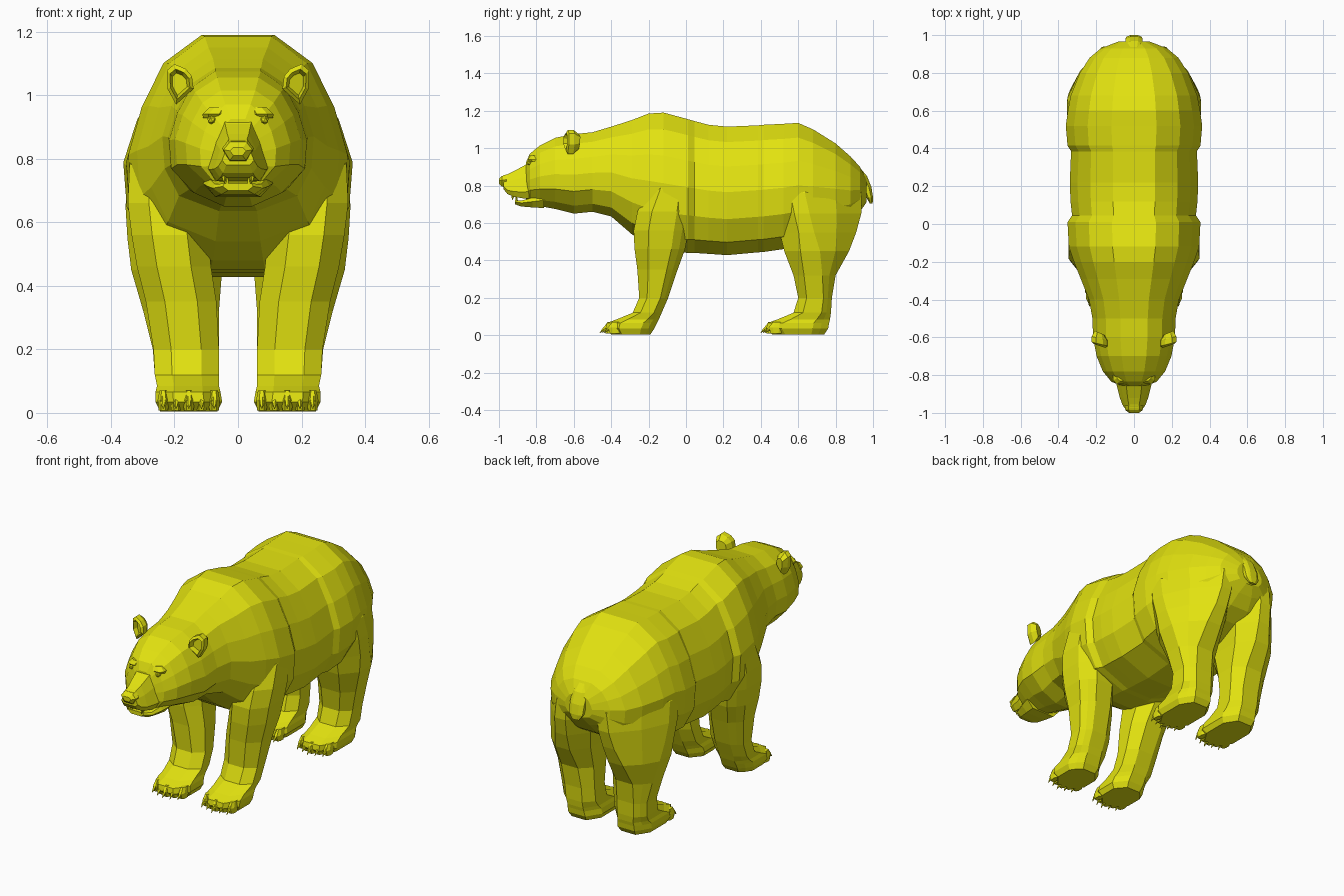
import bpy, bmesh, math
from mathutils import Vector

if "Cube" in bpy.data.objects:
    bpy.data.objects.remove(bpy.data.objects["Cube"])

fur = bpy.data.materials.new("yellow")
fur.diffuse_color = (0.76, 0.76, 0.005, 1)
fur.use_nodes = True
fur.node_tree.nodes["Principled BSDF"].inputs["Base Color"].default_value = fur.diffuse_color


def finish(name, bm, mirror=False):
    bmesh.ops.recalc_face_normals(bm, faces=bm.faces[:])
    me = bpy.data.meshes.new(name)
    bm.to_mesh(me)
    bm.free()
    me.materials.append(fur)
    ob = bpy.data.objects.new(name, me)
    bpy.context.collection.objects.link(ob)
    if mirror:
        ob.modifiers.new("mirror", 'MIRROR')
    return ob


def loft(name, rings, mirror=False, bm=None):
    """Skin a list of equal-length closed rings and cap both ends."""
    own = bm is None
    if own:
        bm = bmesh.new()
    vs = [[bm.verts.new(p) for p in r] for r in rings]
    n = len(vs[0])
    for a, b in zip(vs, vs[1:]):
        for i in range(n):
            j = (i + 1) % n
            bm.faces.new((a[i], a[j], b[j], b[i]))
    bm.faces.new(vs[0])
    bm.faces.new(vs[-1])
    if own:
        return finish(name, bm, mirror)


def upright_rings(half, stations):
    """Half section placed at (y, top, bottom, half width[, q]); q narrows the underside."""
    full = half + [(-x, f) for x, f in reversed(half)]
    return [[(x * w * (q[0] if q and f < .2 else 1), y, b + f * (t - b)) for x, f in full]
            for y, t, b, w, *q in stations]


def level_rings(stations, c=0.27):
    """Level sections from (z, x0, x1, y0, y1[, k]); k rounds off the outer rear corner."""
    out = []
    for z, x0, x1, y0, y1, *k in stations:
        k = k[0] if k else 0
        dx, dy = x1 - x0, y1 - y0
        cx, cy = c * dx, c * dy
        out.append([(x0 + cx, y0, z), (x1 - cx, y0, z), (x1, y0 + cy, z),
                    (x1, y1 - (c + .33 * k) * dy, z),
                    (x1 - (.12 + .08 * k) * dx, y1 - (.12 + .15 * k) * dy, z),
                    (x1 - (c + .3 * k) * dx, y1, z),
                    (x0 + cx, y1, z), (x0, y1 - cy, z), (x0, y0 + cy, z)])
    return out


# Torso, neck and skull
body_half = [(.33, 1), (.68, .88), (.88, .69), (1, .49), (.97, .28), (.78, .1), (.25, 0)]
body = loft("body", upright_rings(body_half, [
    (-.855, .925, .72, .07), (-.835, .97, .70, .12, .8), (-.78, 1.015, .69, .165, .75),
    (-.70, 1.055, .675, .198, .78), (-.60, 1.075, .65, .217, .82), (-.50, 1.085, .66, .22, .9),
    (-.40, 1.115, .635, .238), (-.29, 1.15, .54, .282), (-.20, 1.185, .48, .318),
    (-.12, 1.19, .45, .345), (.01, 1.155, .44, .352), (.045, 1.145, .44, .328),
    (.12, 1.125, .435, .336), (.22, 1.115, .428, .34), (.385, 1.122, .443, .333),
    (.415, 1.125, .445, .352), (.52, 1.13, .46, .361), (.60, 1.135, .48, .35),
    (.68, 1.10, .50, .335), (.80, 1.025, .55, .287), (.88, .955, .60, .235),
    (.93, .90, .66, .175), (.965, .835, .71, .085)]))

# Upper muzzle with nose bridge
muzzle_half = [(.45, 1), (.75, .65), (1, .2), (.75, 0)]
muzzle = loft("muzzle", upright_rings(muzzle_half, [
    (-.80, .96, .735, .105), (-.86, .91, .73, .09), (-.92, .877, .74, .075),
    (-.955, .86, .755, .062), (-.975, .855, .78, .05)]))
nose_half = [(.6, 1), (1, .6), (.55, 0)]
loft("nose", upright_rings(nose_half, [
    (-.96, .86, .79, .05), (-.985, .85, .795, .046), (-1.0, .835, .81, .026)]))

# Lower jaw, slightly open
jaw = loft("lower_jaw", upright_rings([(.9, 1), (1, .6), (.65, 0)], [
    (-.76, .75, .68, .11), (-.82, .735, .683, .098), (-.88, .72, .688, .08),
    (-.915, .722, .70, .048)]))

# Low brow ridges and eyes
loft("brow", level_rings([(.928, .05, .11, -.835, -.78), (.94, .04, .112, -.846, -.78),
                          (.962, .03, .09, -.832, -.78)]), True)
bm = bmesh.new()
bmesh.ops.create_icosphere(bm, subdivisions=1, radius=.015)
bmesh.ops.translate(bm, verts=bm.verts, vec=(.083, -.836, .922))
finish("eye", bm, True)


def spike(bm, base, tip, r):
    """Five-sided pointed cone between two points."""
    base, tip = Vector(base), Vector(tip)
    q = (tip - base).to_track_quat('Z', 'Y')
    rings = [[p + q @ Vector((s * math.cos(a), s * math.sin(a), 0))
              for a in (i * math.tau / 5 for i in range(5))]
             for p, s in ((base, r), (base.lerp(tip, .6), r * .65), (tip, r * .08))]
    loft("", rings, bm=bm)


# Canine teeth
bm = bmesh.new()
spike(bm, (.045, -.925, .755), (.043, -.928, .722), .009)
spike(bm, (.035, -.905, .715), (.035, -.91, .75), .008)
finish("teeth", bm, True)

# Cupped ears
outline = [(.14, 1.02), (.145, 1.06), (.165, 1.083), (.2, 1.098), (.224, 1.078), (.222, 1.02), (.195, .97)]
ex, ez = .185, 1.035


def ear_ring(y, s):
    return [(ex + (x - ex) * s, y + (x - ex) * .25, ez + (z - ez) * s) for x, z in outline]


loft("ear", [ear_ring(-.575, .6), ear_ring(-.605, 1), ear_ring(-.635, 1),
             ear_ring(-.645, .75), ear_ring(-.62, .55)], True)

# Front legs, from paw to shoulder
front_leg = loft("front_leg", level_rings([
    (.005, .065, .245, -.40, -.19), (.035, .05, .26, -.43, -.17), (.065, .055, .26, -.425, -.155),
    (.085, .06, .255, -.37, -.145), (.12, .06, .262, -.285, -.13), (.20, .06, .266, -.25, -.095),
    (.35, .068, .29, -.26, -.045), (.46, .085, .318, -.275, -.005), (.56, .095, .335, -.28, .015),
    (.66, .10, .347, -.26, .03), (.78, .10, .341, -.20, .03), (.90, .10, .29, -.15, .02)]), True)

# Hind legs, from paw to hip, rounding into the rump
hind_leg = loft("hind_leg", level_rings([
    (.005, .065, .245, .46, .74), (.035, .05, .26, .43, .76), (.065, .055, .26, .435, .765),
    (.085, .06, .255, .49, .77), (.12, .06, .262, .575, .775), (.20, .06, .268, .60, .78),
    (.32, .06, .298, .575, .80, .2), (.45, .05, .336, .525, .872, .6), (.55, .035, .348, .50, .91, .9),
    (.65, .02, .354, .46, .937, 1), (.76, .012, .345, .43, .94, 1.05),
    (.88, .012, .28, .45, .86, 1)], .25), True)

# Short tail
tail = loft("tail", level_rings([
    (.705, -.022, .022, .982, .998), (.735, -.042, .042, .965, 1.0), (.79, -.045, .045, .94, .992),
    (.85, -.045, .045, .90, .968), (.89, -.035, .035, .88, .935)]))

# Weld the main masses into one skin
bpy.context.view_layer.objects.active = body
for part in (front_leg, hind_leg, muzzle, jaw, tail):
    mod = body.modifiers.new("weld", 'BOOLEAN')
    mod.operation, mod.solver, mod.object = 'UNION', 'EXACT', part
    bpy.ops.object.modifier_apply(modifier=mod.name)
    bpy.data.objects.remove(part)

# Toes and claws on each paw
for part, front in (("front", -.425), ("hind", .435)):
    toes, claws = bmesh.new(), bmesh.new()
    for i in range(5):
        x = .075 + i * .04
        y = front + .012 * abs(i - 2)
        loft("", level_rings([(.008, x - .015, x + .015, y - .005, y + .05),
                              (.04, x - .018, x + .018, y - .015, y + .06),
                              (.07, x - .012, x + .012, y + .005, y + .06)]), bm=toes)
        spike(claws, (x, y, .047), (x, y - .036, .012), .01)
    finish(part + "_toes", toes, True)
    finish(part + "_claws", claws, True)
